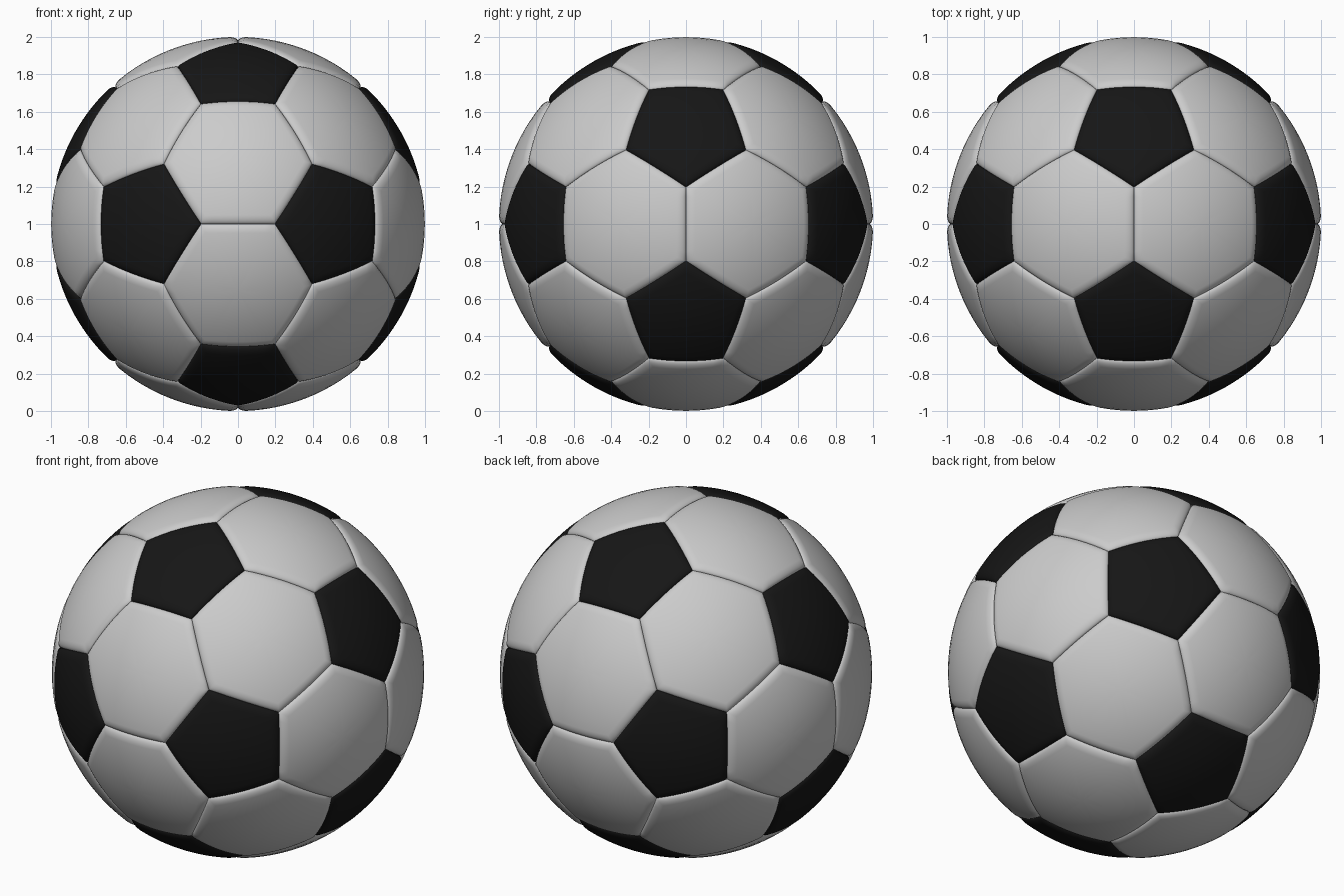
import bpy, bmesh
from math import sqrt, atan2
from mathutils import Vector
from itertools import combinations

if "Cube" in bpy.data.objects:
    bpy.data.objects.remove(bpy.data.objects["Cube"])

DEPTH, WIDTH, SEG = 0.022, 0.05, 8      # seam depth, rounded rim width, cuts per side
A, B = 0.5257, 0.8507                   # icosahedron coordinates
CENTRE = Vector((0, 0, 1))

# the twelve pentagon centres
ico = []
for s in (-1, 1):
    for t in (-1, 1):
        ico += [Vector((s * A, t * B, 0)), Vector((0, s * A, t * B)), Vector((s * B, 0, t * A))]


def near(p, q):
    return 0.1 < (p - q).length < 1.2


def ordered(points):
    """Sort corners counter-clockwise seen from outside, on the unit sphere."""
    c = sum(points, Vector()) / len(points)
    n = c.normalized()
    u = (points[0] - c).normalized()
    v = n.cross(u)
    points = sorted(points, key=lambda p: atan2((p - c).dot(v), (p - c).dot(u)))
    return [p.normalized() for p in points]


def add_panel(bm, corners):
    """Domed panel from concentric rings, rolling down into the seam."""
    k = len(corners)
    c = sum(corners, Vector()) / k
    apothem = ((corners[0] + corners[1]) / 2 - c).length
    rim = [corners[i].lerp(corners[(i + 1) % k], j / SEG) for i in range(k) for j in range(SEG)]
    inner = apothem - WIDTH
    dists = [0, .001, .003, .007, .013, .021, .031, .041, WIDTH]
    dists += [WIDTH + inner * i / 6 for i in range(1, 6)]
    rings = []
    for d in dists:
        s = 1 - min(1, d / WIDTH)
        r = 1 - DEPTH * (1 - sqrt(1 - s * s))
        rings.append([bm.verts.new(CENTRE + r * c.lerp(p, 1 - d / apothem).normalized()) for p in rim])
    n = len(rim)
    for a, b in zip(rings, rings[1:]):
        for i in range(n):
            bm.faces.new((a[i], a[(i + 1) % n], b[(i + 1) % n], b[i]))
    tip = bm.verts.new(CENTRE + c.normalized())
    for i in range(n):
        bm.faces.new((rings[-1][i], rings[-1][(i + 1) % n], tip))


def build(name, panels, color=None):
    bm = bmesh.new()
    for corners in panels:
        add_panel(bm, ordered(corners))
    for f in bm.faces:
        f.smooth = True
    me = bpy.data.meshes.new(name)
    bm.to_mesh(me)
    bm.free()
    ob = bpy.data.objects.new(name, me)
    bpy.context.collection.objects.link(ob)
    if color:
        mat = bpy.data.materials.new(name)
        mat.diffuse_color = color
        mat.use_nodes = True
        mat.node_tree.nodes["Principled BSDF"].inputs["Base Color"].default_value = mat.diffuse_color
        me.materials.append(mat)


# black pentagons around each icosahedron vertex
pentagons = [[p.lerp(q, 1 / 3) for q in ico if near(p, q)] for p in ico]
# pale hexagons, one per icosahedron face
hexagons = []
for tri in combinations(ico, 3):
    if all(near(p, q) for p, q in combinations(tri, 2)):
        hexagons.append([p.lerp(q, 1 / 3) for p in tri for q in tri if p is not q])

build("pentagon_panels", pentagons, (0.008, 0.008, 0.008, 1))
build("hexagon_panels", hexagons)
